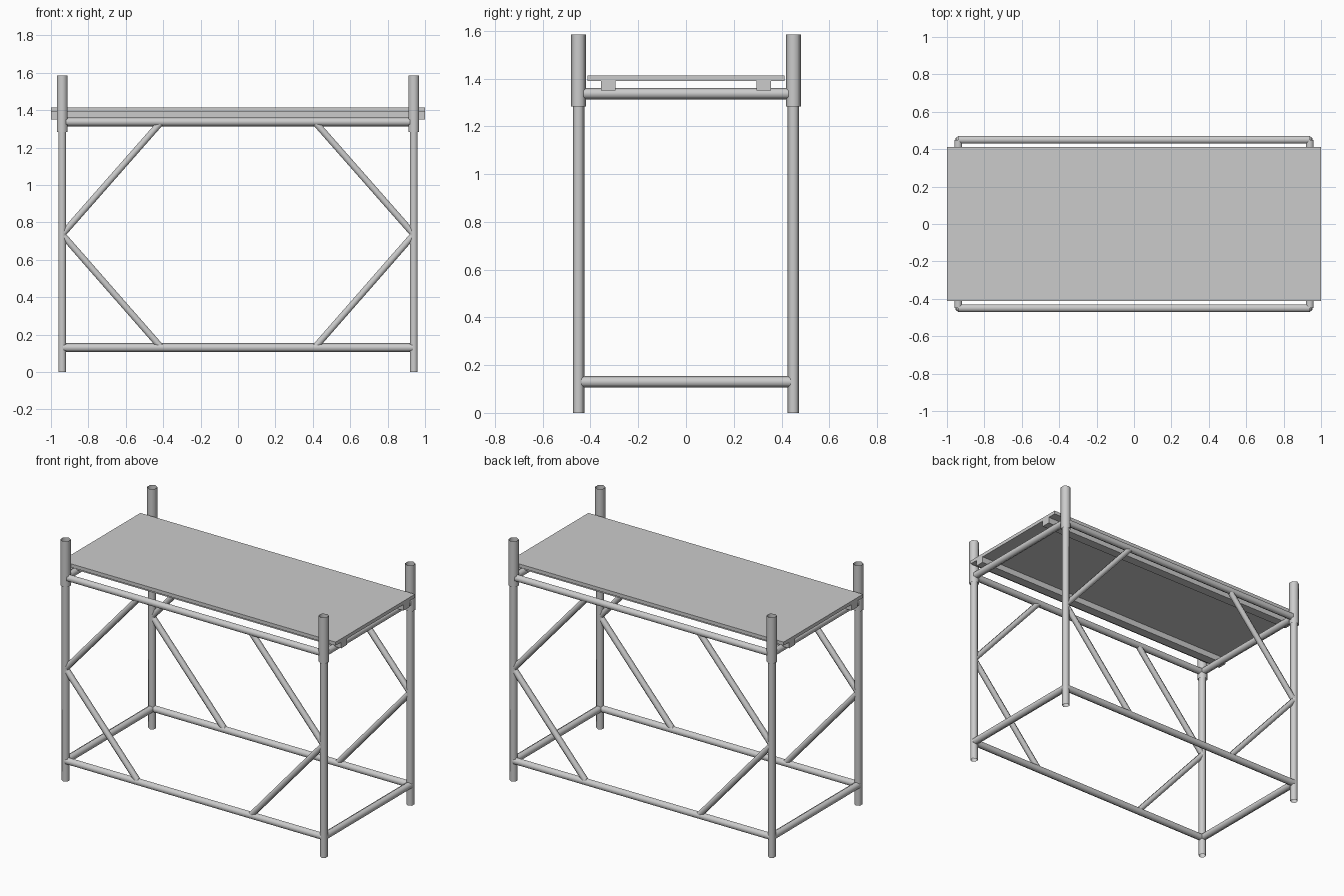
import bpy, bmesh
from mathutils import Vector
from math import sin, cos, tau

if "Cube" in bpy.data.objects:
    bpy.data.objects.remove(bpy.data.objects["Cube"])


def new_object(name, bm):
    mesh = bpy.data.meshes.new(name)
    bm.to_mesh(mesh)
    bm.free()
    obj = bpy.data.objects.new(name, mesh)
    bpy.context.collection.objects.link(obj)
    return obj


def tube(name, start, end, radius, ref, sides=6):
    """Open-ended tube with one corner pointing along ref."""
    start, end, u = Vector(start), Vector(end), Vector(ref)
    v = (end - start).normalized().cross(u)
    bm = bmesh.new()
    rings = []
    for p in (start, end):
        rings.append([bm.verts.new(p + radius * (u * cos(tau * i / sides) + v * sin(tau * i / sides)))
                      for i in range(sides)])
    for i in range(sides):
        j = (i + 1) % sides
        f = bm.faces.new((rings[0][i], rings[0][j], rings[1][j], rings[1][i]))
        f.smooth = True
    return new_object(name, bm)


def box(name, lo, hi):
    lo, hi = Vector(lo), Vector(hi)
    bm = bmesh.new()
    bmesh.ops.create_cube(bm, size=1)
    for vert in bm.verts:
        vert.co = (lo + hi) / 2 + vert.co * (hi - lo)
    return new_object(name, bm)


X, Y = 0.94, 0.45
LOW, MID, HIGH = 0.13, 0.735, 1.337
R = 0.024

# corner posts with sleeve sockets
for sx in (-1, 1):
    for sy in (-1, 1):
        x, y = sx * X, sy * Y
        tube("corner_post", (x, y, 0), (x, y, 1.40), R, (0, 1, 0))
        tube("post_socket", (x, y, 1.283), (x, y, 1.585), 0.032, (0, 1, 0))
        # diagonal braces from mid post to the rails
        for name, z in (("lower_brace", LOW), ("upper_brace", HIGH)):
            tube(name, (x, y, MID), (sx * 0.41, y, z), 0.02, (0, 1, 0))

# horizontal rails, bottom and top
for z in (LOW, HIGH):
    for s in (-1, 1):
        tube("long_rail", (-X, s * Y, z), (X, s * Y, z), R, (0, 0, 1))
        tube("end_rail", (s * X, -Y, z), (s * X, Y, z), R, (0, 0, 1))

# deck board on two bearers
box("deck_board", (-1, -0.413, 1.39), (1, 0.413, 1.413))
for s in (-1, 1):
    box("deck_bearer", (-1, s * 0.325 - 0.03, 1.35), (1, s * 0.325 + 0.03, 1.39))
